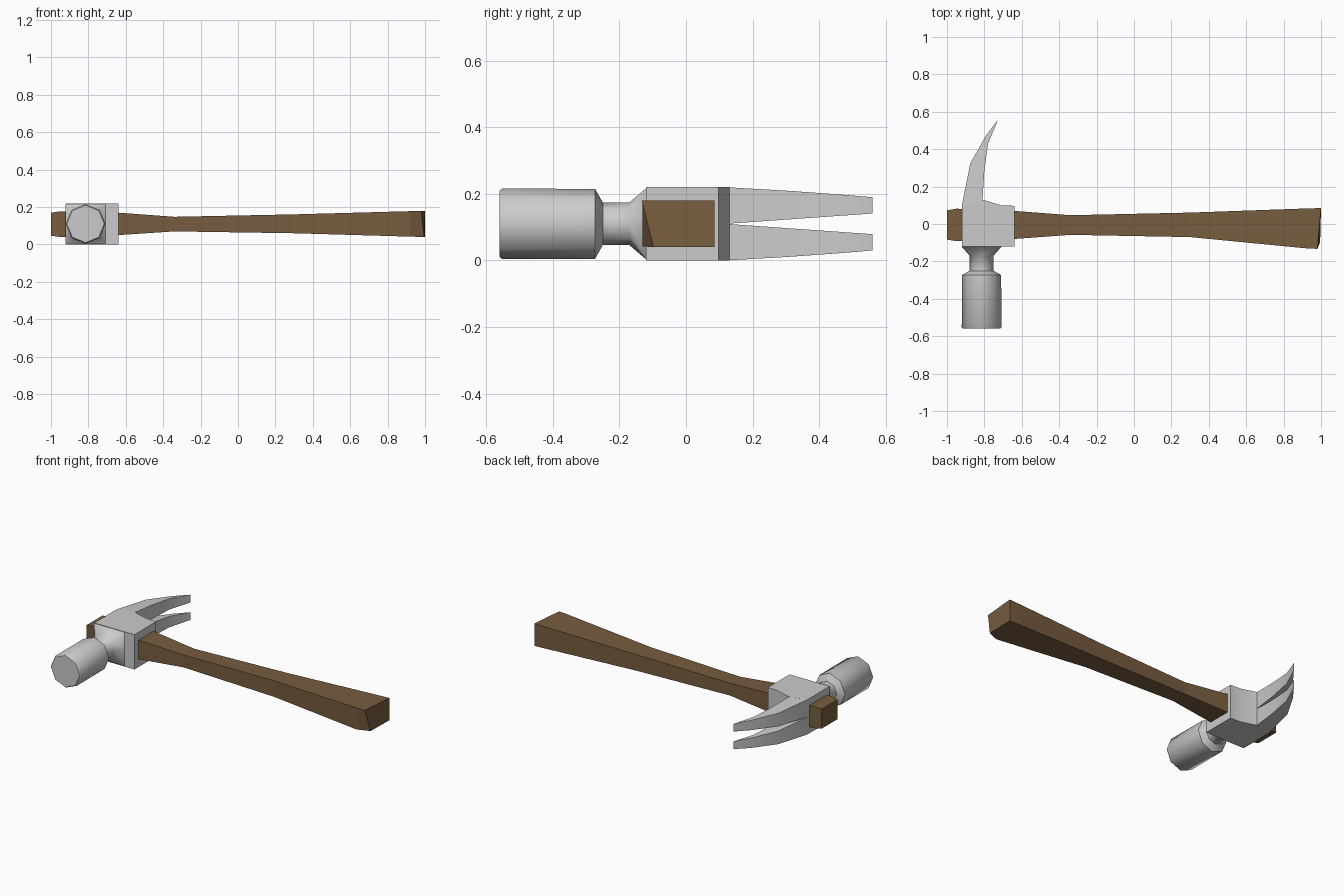
import bpy, bmesh, math

if "Cube" in bpy.data.objects:
    bpy.data.objects.remove(bpy.data.objects["Cube"])

def material(name, color):
    m = bpy.data.materials.new(name)
    m.diffuse_color = (*color, 1)
    m.use_nodes = True
    m.node_tree.nodes["Principled BSDF"].inputs["Base Color"].default_value = m.diffuse_color
    return m

STEEL = material("steel", (0.60, 0.60, 0.60))
WOOD = material("brown_wood", (0.185, 0.108, 0.050))
CX, CZ = -0.815, 0.11   # axis of the striking head

def loft(name, rings, mat, smooth=None):
    """Skin a list of equal-length point rings and cap both ends."""
    bm = bmesh.new()
    vs = [[bm.verts.new(p) for p in r] for r in rings]
    n = len(rings[0])
    for a, b in zip(vs, vs[1:]):
        for i in range(n):
            j = (i + 1) % n
            bm.faces.new((a[i], a[j], b[j], b[i]))
    bm.faces.new(vs[0])
    bm.faces.new(vs[-1])
    bmesh.ops.recalc_face_normals(bm, faces=bm.faces)
    me = bpy.data.meshes.new(name)
    bm.to_mesh(me)
    bm.free()
    me.materials.append(mat)
    ob = bpy.data.objects.new(name, me)
    bpy.context.collection.objects.link(ob)
    if smooth:
        bpy.ops.object.select_all(action='DESELECT')
        ob.select_set(True)
        bpy.context.view_layer.objects.active = ob
        bpy.ops.object.shade_smooth_by_angle(angle=math.radians(smooth))
    return ob

# Handle: rectangular sections along x (x, y low, y high, z low, z high)
sections = [(-1.0, -0.083, 0.073, 0.047, 0.170),
            (-0.95, -0.092, 0.082, 0.040, 0.177),
            (-0.64, -0.080, 0.070, 0.050, 0.170),
            (-0.34, -0.058, 0.047, 0.070, 0.148),
            (0.30, -0.070, 0.061, 0.060, 0.161),
            (0.92, -0.130, 0.083, 0.042, 0.178)]
rings = [[(x, a, c), (x, b, c), (x, b, d), (x, a, d)] for x, a, b, c, d in sections]
# slanted butt end
rings.append([(0.995, -0.098, 0.040), (1.0, 0.085, 0.040),
              (1.0, 0.085, 0.180), (0.98, -0.133, 0.180)])
loft("handle", rings, WOOD)

# Head block around the handle
outline = [(-0.92, -0.12), (-0.64, -0.12), (-0.64, 0.097),
           (-0.71, 0.10), (-0.81, 0.13), (-0.92, 0.10)]
loft("head_block", [[(x, y, z) for x, y in outline] for z in (0.0, 0.22)], STEEL, 30)

# Neck and striking face: eight-sided rings; the first one is squared to meet the block
def ring(y, r, square=False):
    pts = []
    for i in range(8):
        a = i * math.pi / 4
        k = r * (math.sqrt(2) if square and i % 2 else 1)
        pts.append((CX + k * math.cos(a), y, CZ + k * math.sin(a)))
    return pts

loft("striking_head",
     [ring(-0.12, 0.107, True), ring(-0.17, 0.064), ring(-0.25, 0.064),
      ring(-0.273, 0.105), ring(-0.552, 0.106), ring(-0.56, 0.100)], STEEL, 50)

# Claws: two mirrored tapering prongs (outer edge point, inner edge point)
stations = [((-0.92, 0.10), (-0.81, 0.13)),
            ((-0.875, 0.325), (-0.80, 0.285)),
            ((-0.79, 0.475), (-0.78, 0.43)),
            ((-0.725, 0.56), (-0.733, 0.543))]

def half_widths(y):
    t = max(0.0, (y - 0.12) / 0.44)
    return 0.031 * t, 0.11 - 0.022 * t - 0.008 * t * t

for side, label in ((1, "upper"), (-1, "lower")):
    rings = []
    for o, i in stations:
        (oi, oo), (ii, io) = half_widths(o[1]), half_widths(i[1])
        rings.append([(*o, CZ + side * oi), (*o, CZ + side * oo),
                      (*i, CZ + side * io), (*i, CZ + side * ii)])
    loft("claw_" + label, rings, STEEL, 30)
